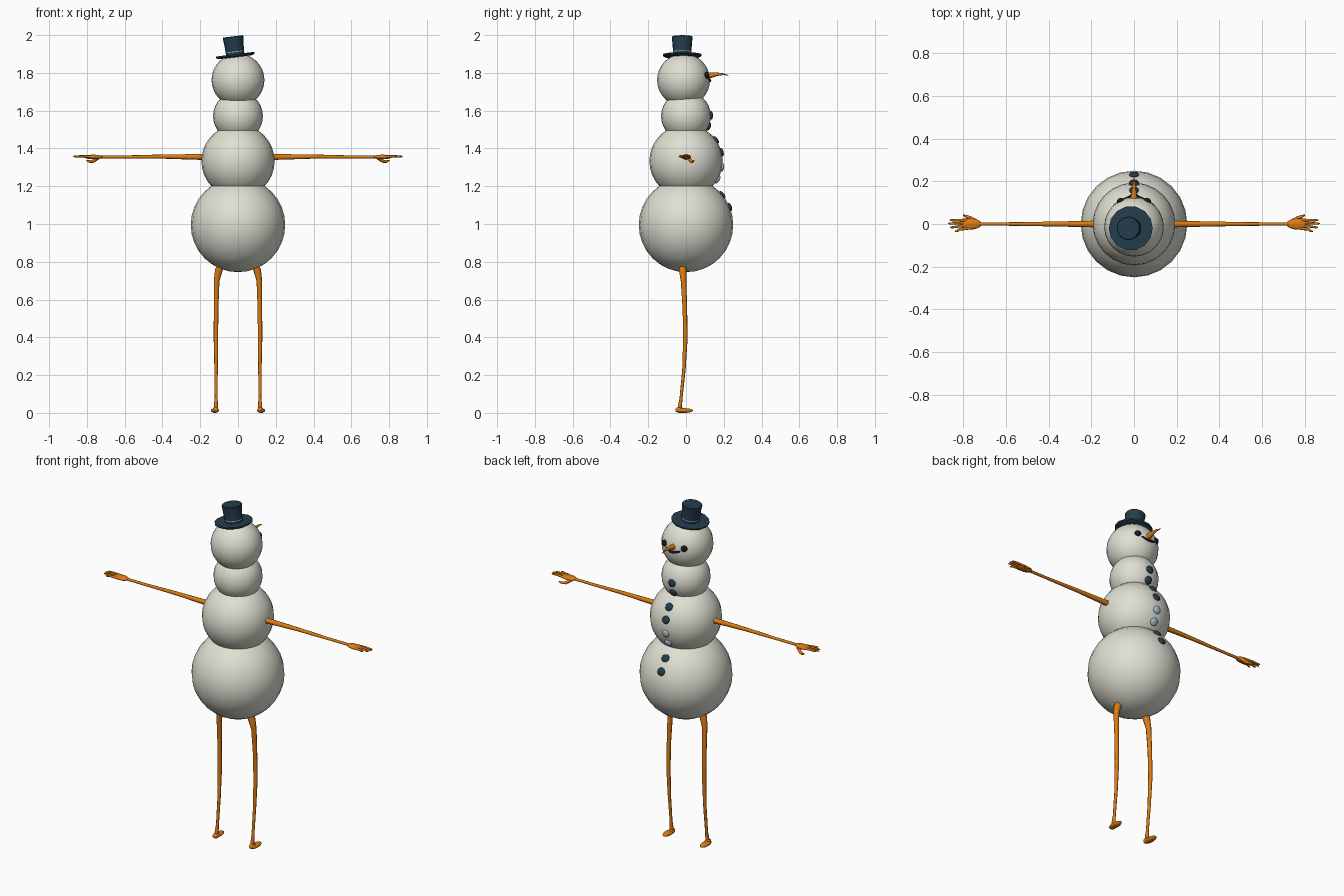
import bpy, bmesh, math
from mathutils import Vector, Matrix

cube = bpy.data.objects.get("Cube")
if cube:
    bpy.data.objects.remove(cube, do_unlink=True)


def material(name, rgb):
    m = bpy.data.materials.new(name)
    m.use_nodes = True
    m.diffuse_color = (*rgb, 1)
    m.node_tree.nodes["Principled BSDF"].inputs["Base Color"].default_value = (*rgb, 1)
    return m


SNOW = material("snow white", (0.74, 0.74, 0.65))
ORANGE = material("orange", (0.72, 0.2, 0.006))
NAVY = material("dark navy", (0.017, 0.046, 0.07))
BLACK = material("coal black", (0.01, 0.01, 0.012))
PALE = material("pale blue", (0.36, 0.51, 0.6))


def finish(ob, mats, angle=50):
    for m in mats:
        ob.data.materials.append(m)
    bpy.ops.object.select_all(action="DESELECT")
    bpy.context.view_layer.objects.active = ob
    ob.select_set(True)
    bpy.ops.object.shade_smooth_by_angle(angle=math.radians(angle))
    return ob


def mirror(ob):
    ob.modifiers.new("Mirror", "MIRROR").use_axis[0] = True


def ball(name, centre, size, mat, normal=(0, 0, 1), seg=16, rings=10):
    """Ellipsoid whose short axis can be turned towards a normal."""
    bm = bmesh.new()
    bmesh.ops.create_uvsphere(bm, u_segments=seg, v_segments=rings, radius=1)
    turn = Vector(normal).to_track_quat("Z", "Y").to_matrix().to_4x4()
    bm.transform(Matrix.Translation(centre) @ turn @ Matrix.Diagonal((*size, 1)))
    me = bpy.data.meshes.new(name)
    bm.to_mesh(me)
    bm.free()
    ob = bpy.data.objects.new(name, me)
    bpy.context.collection.objects.link(ob)
    return finish(ob, [mat])


def tubes(name, paths, mat):
    """Tapered round tubes; each point is x, y, z, radius."""
    cu = bpy.data.curves.new(name, "CURVE")
    cu.dimensions = "3D"
    cu.bevel_depth = 1
    cu.bevel_resolution = 2
    cu.use_fill_caps = True
    for path in paths:
        sp = cu.splines.new("POLY")
        sp.points.add(len(path) - 1)
        for p, (x, y, z, r) in zip(sp.points, path):
            p.co = (x, y, z, 1)
            p.radius = r
    ob = bpy.data.objects.new(name, cu)
    bpy.context.collection.objects.link(ob)
    bpy.ops.object.select_all(action="DESELECT")
    bpy.context.view_layer.objects.active = ob
    ob.select_set(True)
    bpy.ops.object.convert(target="MESH")
    return finish(bpy.context.object, [mat])


# Snowballs: y, z, radius
SNOWBALLS = {"lower_body": (0, 0.995, 0.25), "middle_body": (0, 1.333, 0.194),
             "chest": (0, 1.571, 0.132), "head": (-0.013, 1.762, 0.14)}
for name, (y, z, r) in SNOWBALLS.items():
    ball(name, (0, y, z), (r, r, r), SNOW, seg=24, rings=16)


def on_ball(part, x, z):
    """Point and outward normal on the face side of a snowball."""
    cy, cz, r = SNOWBALLS[part]
    p = Vector((x, cy + math.sqrt(r * r - x * x - (z - cz) ** 2), z))
    return p, p - Vector((0, cy, cz))


# Buttons down the body
BUTTONS = [("chest", 1.575, NAVY), ("chest", 1.515, NAVY),
           ("middle_body", 1.445, NAVY), ("middle_body", 1.38, NAVY),
           ("middle_body", 1.3, PALE), ("middle_body", 1.235, PALE),
           ("lower_body", 1.155, NAVY), ("lower_body", 1.09, NAVY)]
for i, (part, z, mat) in enumerate(BUTTONS):
    p, n = on_ball(part, 0, z)
    ball(f"button_{i + 1}", p, (0.023, 0.023, 0.011), mat, n, 12, 8)

# Face
for side, x in (("right", -0.064), ("left", 0.064)):
    p, n = on_ball("head", x, 1.787)
    ball(side + "_eye", p, (0.018, 0.018, 0.012), BLACK, n, 12, 8)
smile = []
for i in range(9):
    t = i / 4 - 1
    p, n = on_ball("head", 0.045 * t, 1.758 + 0.012 * t * t)
    smile.append((*p, 0.0075 - 0.004 * t * t))
tubes("mouth", [smile], BLACK)
tubes("nose", [[(0, 0.1, 1.783, 0.02), (0, 0.13, 1.787, 0.015),
                (0, 0.165, 1.793, 0.009), (0, 0.195, 1.793, 0.005),
                (0, 0.224, 1.788, 0.001)]], ORANGE)

# Arms with fingers and thumb
Z = 1.355
arm = [(0.16, 0, Z, 0.017), (0.21, 0, Z, 0.015), (0.4, 0, Z + 0.002, 0.011),
       (0.6, 0, Z, 0.008), (0.72, 0, Z, 0.008), (0.75, 0, Z, 0.01)]
thumb = [(0.735, 0.008, Z, 0.01), (0.765, 0.026, Z - 0.022, 0.009),
         (0.785, 0.035, Z - 0.025, 0.007), (0.802, 0.042, Z - 0.018, 0.003)]
fingers = []
for base, tip, reach in ((0.018, 0.018, 0.865), (0.007, 0.002, 0.872),
                         (-0.006, -0.016, 0.864), (-0.018, -0.034, 0.84)):
    fingers.append([(0.77, base, Z, 0.008), (0.82, (base + tip) / 2, Z + 0.004, 0.006),
                    (reach - 0.008, tip, Z + 0.003, 0.005), (reach, tip, Z + 0.002, 0.002)])
mirror(tubes("arms", [arm, thumb] + fingers, ORANGE))
mirror(ball("palms", (0.765, 0, Z), (0.05, 0.026, 0.012), ORANGE))

# Legs and feet
mirror(tubes("legs", [[(0.085, -0.018, 0.79, 0.02), (0.102, -0.017, 0.755, 0.02),
                       (0.113, -0.013, 0.7, 0.015), (0.116, -0.006, 0.55, 0.012),
                       (0.117, -0.003, 0.4, 0.012), (0.116, -0.011, 0.23, 0.009),
                       (0.116, -0.026, 0.08, 0.008), (0.117, -0.033, 0.03, 0.011),
                       (0.117, -0.034, 0.012, 0.012)]], ORANGE))
mirror(ball("feet", (0.122, -0.01, 0.0125), (0.021, 0.047, 0.0125), ORANGE))
mirror(ball("heels", (0.118, -0.034, 0.016), (0.016, 0.023, 0.016), ORANGE))


# Top hat, turned from a profile and tipped to one side
def lathe(name, profile, sides, mats, rule=None):
    bm = bmesh.new()
    rings = [[bm.verts.new((r * math.cos(a), r * math.sin(a), z))
              for a in (math.tau * i / sides for i in range(sides))]
             for r, z in profile]
    for low, high in zip(rings, rings[1:]):
        for i in range(sides):
            j = (i + 1) % sides
            f = bm.faces.new((low[i], low[j], high[j], high[i]))
            if rule:
                f.material_index = rule(f.calc_center_median().z)
    bm.faces.new(rings[-1])
    bm.faces.new(rings[0][::-1])
    me = bpy.data.meshes.new(name)
    bm.to_mesh(me)
    bm.free()
    ob = bpy.data.objects.new(name, me)
    bpy.context.collection.objects.link(ob)
    ob.location = (-0.014, -0.02, 1.89)
    ob.rotation_euler = (0, math.radians(-7), 0)
    return finish(ob, mats, 40)


lathe("hat_brim", [(0.09, -0.007), (0.103, 0), (0.104, 0.008), (0.09, 0.009)], 14, [NAVY])
lathe("hat_crown", [(0.049, 0), (0.049, 0.02), (0.049, 0.024), (0.051, 0.06),
                    (0.055, 0.1), (0.052, 0.104)], 20, [NAVY, PALE],
      lambda z: 1 if 0.02 < z < 0.024 else 0)
